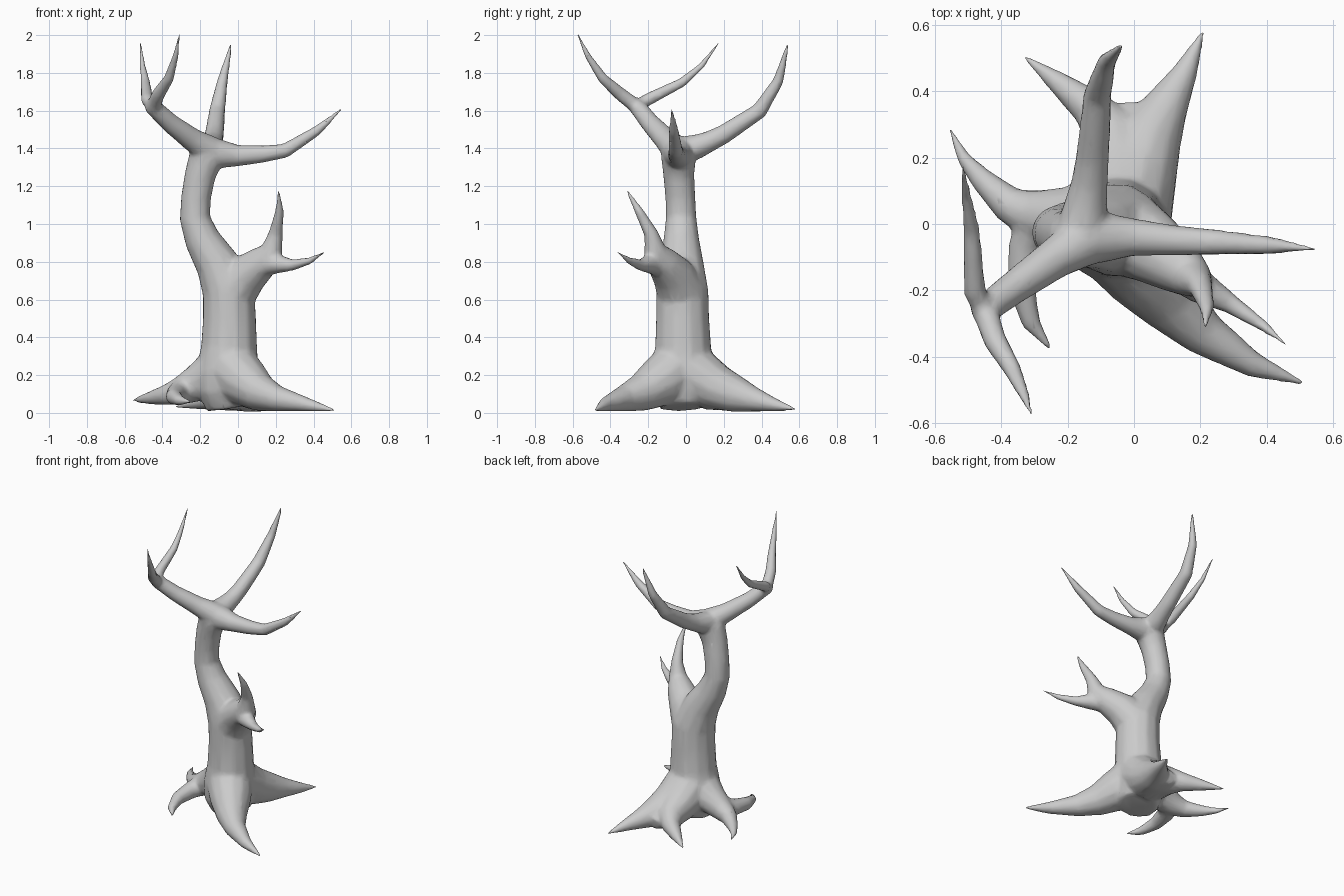
import bpy, bmesh, math
from mathutils import Vector

SIDES = 12
bm = bmesh.new()


def limb(*pts):
    """Closed tapering tube through points (x, y, z, radius)."""
    cs = [Vector(p[:3]) for p in pts]
    rings, prev, side = [], None, None
    for i, c in enumerate(cs):
        t = (cs[min(i + 1, len(cs) - 1)] - cs[max(i - 1, 0)]).normalized()
        if side is None:
            side = t.orthogonal().normalized()
        else:                              # carry the frame along without twist
            side = (prev.rotation_difference(t) @ side).normalized()
        prev, up = t, t.cross(side)
        ring = []
        for k in range(SIDES):
            a = 2 * math.pi * k / SIDES
            v = c + (side * math.cos(a) + up * math.sin(a)) * pts[i][3]
            v.z = max(v.z, 0.006)          # keep roots flat on the ground
            ring.append(bm.verts.new(v))
        rings.append(ring)
    for a, b in zip(rings, rings[1:]):
        for k in range(SIDES):
            n = (k + 1) % SIDES
            bm.faces.new((a[k], a[n], b[n], b[k]))
    bm.faces.new(rings[0][::-1])
    bm.faces.new(rings[-1])


# trunk, leaning left at the top
limb((-.04, -.01, .03, .13), (-.055, -.015, .12, .165), (-.055, -.015, .22, .17),
     (-.047, -.015, .35, .152), (-.045, -.018, .5, .144), (-.05, -.02, .65, .142),
     (-.11, -.022, .79, .118), (-.19, -.025, .92, .096), (-.228, -.026, 1.03, .083),
     (-.222, -.03, 1.14, .081), (-.2, -.038, 1.26, .084), (-.165, -.04, 1.36, .095),
     (-.15, -.04, 1.44, .05))

# crown branches: right, back, left
limb((-.19, -.04, 1.38, .085), (-.1, -.04, 1.372, .08), (0, -.04, 1.362, .058),
     (.13, -.05, 1.37, .047), (.25, -.055, 1.388, .04), (.42, -.065, 1.495, .028),
     (.553, -.076, 1.613, .007))
limb((-.16, -.02, 1.39, .075), (-.145, .06, 1.41, .067), (-.135, .12, 1.435, .057),
     (-.125, .2, 1.475, .052), (-.11, .39, 1.6, .044), (-.082, .49, 1.76, .03),
     (-.036, .54, 1.955, .01))
limb((-.15, -.05, 1.39, .08), (-.24, -.105, 1.445, .063), (-.36, -.19, 1.535, .052),
     (-.46, -.265, 1.63, .045), (-.475, -.28, 1.65, .02))

# twigs on the left branch
limb((-.45, -.26, 1.62, .04), (-.42, -.35, 1.69, .037), (-.366, -.44, 1.77, .029),
     (-.33, -.52, 1.89, .019), (-.308, -.578, 2.015, .007))
limb((-.44, -.27, 1.61, .035), (-.48, -.21, 1.655, .035), (-.49, -.02, 1.75, .027),
     (-.505, .08, 1.835, .019), (-.516, .178, 1.965, .007))

# short right branch with two prongs
limb((-.03, -.025, .64, .135), (.05, -.07, .735, .112), (.13, -.125, .8, .088),
     (.18, -.165, .86, .06), (.2, -.185, .95, .039), (.22, -.25, 1.07, .025),
     (.215, -.317, 1.185, .007))
limb((.12, -.12, .78, .07), (.2, -.19, .79, .054), (.29, -.24, .783, .032),
     (.38, -.3, .805, .021), (.466, -.368, .856, .007))

# roots: front right, back right, back left, left, front left
limb((-.04, -.04, .24, .15), (.04, -.14, .16, .135), (.12, -.24, .105, .1),
     (.21, -.33, .075, .07), (.36, -.425, .045, .04), (.513, -.481, .014, .009))
limb((-.03, .03, .22, .15), (.01, .16, .135, .125), (.05, .27, .095, .1),
     (.1, .36, .07, .068), (.155, .46, .045, .039), (.21, .585, .018, .008))
limb((-.06, .03, .22, .15), (-.06, .17, .135, .12), (-.07, .28, .095, .09),
     (-.13, .35, .075, .06), (-.22, .42, .055, .038), (-.336, .509, .03, .007))
limb((-.1, -.01, .22, .14), (-.22, .015, .155, .1), (-.31, .03, .115, .075),
     (-.38, .06, .095, .056), (-.46, .135, .08, .037), (-.515, .2, .072, .023),
     (-.558, .292, .066, .007))
limb((-.27, .03, .13, .075), (-.325, -.07, .1, .057), (-.34, -.19, .085, .044),
     (-.31, -.3, .066, .03), (-.246, -.385, .058, .007))
# web between the two back roots
limb((-.02, .12, .13, .12), (-.01, .26, .085, .08), (0, .36, .06, .045))

bmesh.ops.recalc_face_normals(bm, faces=bm.faces[:])
me = bpy.data.meshes.new("bare_tree")
bm.to_mesh(me)
bm.free()
tree = bpy.data.objects.new("bare_tree", me)
bpy.context.collection.objects.link(tree)

# fuse limbs into one smooth skin
rm = tree.modifiers.new("fuse", 'REMESH')
rm.mode = 'VOXEL'
rm.voxel_size = 0.009
rm.use_smooth_shade = True
sm = tree.modifiers.new("soften", 'SMOOTH')
sm.factor = 0.5
sm.iterations = 22
dc = tree.modifiers.new("simplify", 'DECIMATE')
dc.ratio = 0.12
